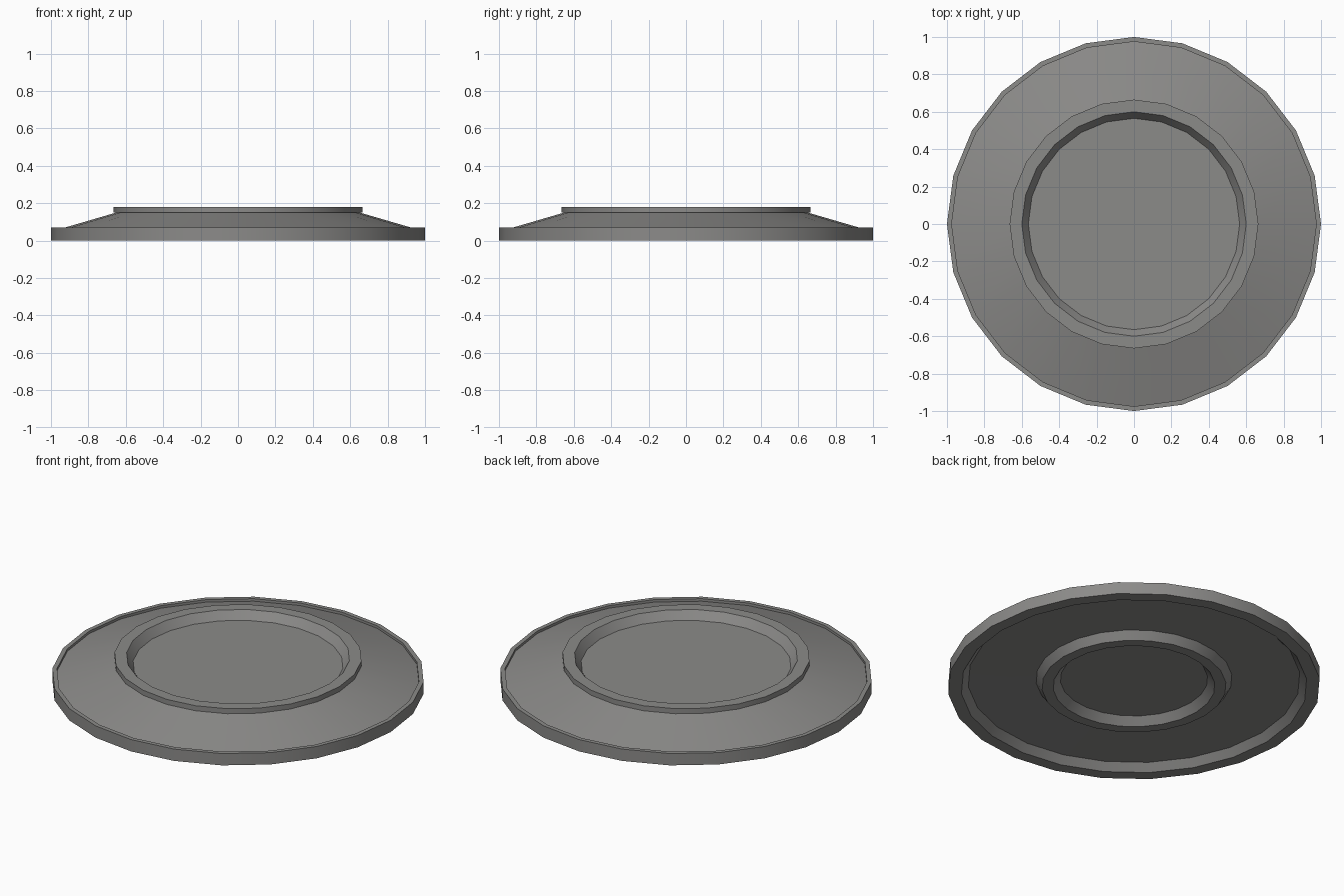
import bpy, bmesh, math

if "Cube" in bpy.data.objects:
    bpy.data.objects.remove(bpy.data.objects["Cube"])

SIDES = 24

# Closed half cross-section (radius, height), from top centre to bottom centre
profile = [
    (0.565, 0.132), (0.60, 0.18),                  # sunken well and its wall
    (0.665, 0.18), (0.665, 0.15), (0.65, 0.15),    # raised collar
    (0.975, 0.055), (0.975, 0.07), (1.0, 0.07),    # sloped flange, outer lip
    (1.0, 0.0), (0.93, 0.0), (0.893, 0.042),       # outer rim underside
    (0.527, 0.046), (0.495, 0.0),                  # foot ring outside
    (0.435, 0.0), (0.396, 0.044),                  # foot ring inside
]

grey = bpy.data.materials.new("warm grey")
grey.diffuse_color = (0.26, 0.257, 0.25, 1.0)
grey.use_nodes = True
grey.node_tree.nodes["Principled BSDF"].inputs["Base Color"].default_value = grey.diffuse_color

# Turn the profile around the z axis
bm = bmesh.new()
rings = []
for r, z in profile:
    rings.append([bm.verts.new((r * math.cos(2 * math.pi * i / SIDES),
                                r * math.sin(2 * math.pi * i / SIDES), z))
                  for i in range(SIDES)])
for a, b in zip(rings, rings[1:]):
    for i in range(SIDES):
        j = (i + 1) % SIDES
        bm.faces.new((a[i], b[i], b[j], a[j]))
bm.faces.new(rings[0])                # well floor
bm.faces.new(rings[-1][::-1])         # underside centre
bmesh.ops.recalc_face_normals(bm, faces=bm.faces)

mesh = bpy.data.meshes.new("round_plate")
bm.to_mesh(mesh)
bm.free()
mesh.materials.append(grey)
plate = bpy.data.objects.new("round_plate", mesh)
bpy.context.collection.objects.link(plate)

# Smooth round walls, crisp profile edges
bpy.context.view_layer.objects.active = plate
plate.select_set(True)
bpy.ops.object.shade_smooth_by_angle(angle=math.radians(16))
